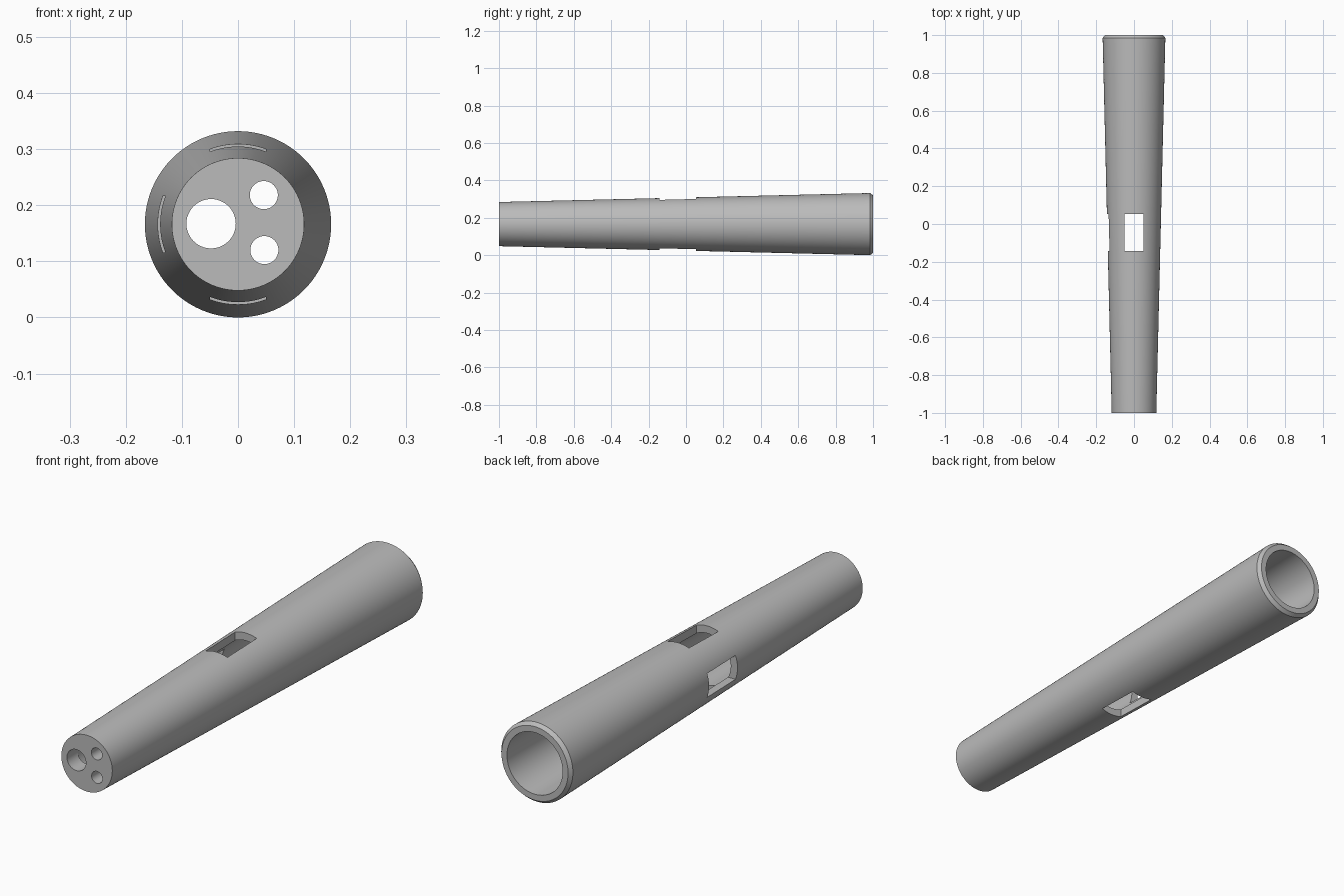
import bpy, bmesh, math
from mathutils import Matrix, Vector

if "Cube" in bpy.data.objects:
    bpy.data.objects.remove(bpy.data.objects["Cube"])

AXIS_Z = 0.166
SEGMENTS = 96

grey = bpy.data.materials.new("plain grey")
grey.use_nodes = True
colour = (0.5, 0.5, 0.5, 1)
grey.diffuse_color = colour
grey.node_tree.nodes["Principled BSDF"].inputs["Base Color"].default_value = colour


def make_object(name, bm):
    bmesh.ops.recalc_face_normals(bm, faces=bm.faces)
    mesh = bpy.data.meshes.new(name)
    bm.to_mesh(mesh)
    bm.free()
    mesh.materials.append(grey)
    obj = bpy.data.objects.new(name, mesh)
    bpy.context.collection.objects.link(obj)
    return obj


def lathe(name, profile):
    """Spin (radius, y) points around the long axis."""
    bm = bmesh.new()
    verts = [bm.verts.new((r, y, AXIS_Z)) for r, y in profile]
    edges = [bm.edges.new(pair) for pair in zip(verts, verts[1:])]
    bmesh.ops.spin(bm, geom=verts + edges, cent=(0, 0, AXIS_Z), axis=(0, 1, 0),
                   angle=math.tau, steps=SEGMENTS, use_duplicate=False)
    bmesh.ops.remove_doubles(bm, verts=bm.verts, dist=0.0001)
    return make_object(name, bm)


def box(name, centre, size):
    bm = bmesh.new()
    matrix = Matrix.Translation(centre) @ Matrix.Diagonal((*size, 1))
    bmesh.ops.create_cube(bm, size=1, matrix=matrix)
    return make_object(name, bm)


def rod(name, x, z, radius):
    bm = bmesh.new()
    matrix = Matrix.Translation((x, -1, z)) @ Matrix.Rotation(math.pi / 2, 4, "X")
    bmesh.ops.create_cone(bm, cap_ends=True, segments=48, radius1=radius,
                          radius2=radius, depth=0.3, matrix=matrix)
    return make_object(name, bm)


# Hollow tapered tube with a closed front plate and a bevelled rear rim
tube = lathe("tapered_tube", [
    (0, -1), (0.118, -1), (0.166, 0.985), (0.154, 1),
    (0.129, 1), (0.093, -0.93), (0, -0.93)])

# Windows in the top, bottom and one side, and three holes in the front plate
cutters = [
    box("vertical_window_cutter", Vector((0, -0.045, AXIS_Z)), (0.1, 0.195, 0.6)),
    box("side_window_cutter", Vector((-0.15, -0.045, AXIS_Z)), (0.3, 0.195, 0.1)),
    rod("large_hole_cutter", -0.048, 0.167, 0.044),
    rod("upper_hole_cutter", 0.046, 0.218, 0.025),
    rod("lower_hole_cutter", 0.047, 0.120, 0.025)]

bpy.ops.object.select_all(action="DESELECT")
tube.select_set(True)
bpy.context.view_layer.objects.active = tube
for cutter in cutters:
    cut = tube.modifiers.new(cutter.name, "BOOLEAN")
    cut.operation = "DIFFERENCE"
    cut.solver = "EXACT"
    cut.object = cutter
    bpy.ops.object.modifier_apply(modifier=cut.name)
    bpy.data.objects.remove(cutter)

bpy.ops.object.shade_smooth_by_angle(angle=math.radians(25))
